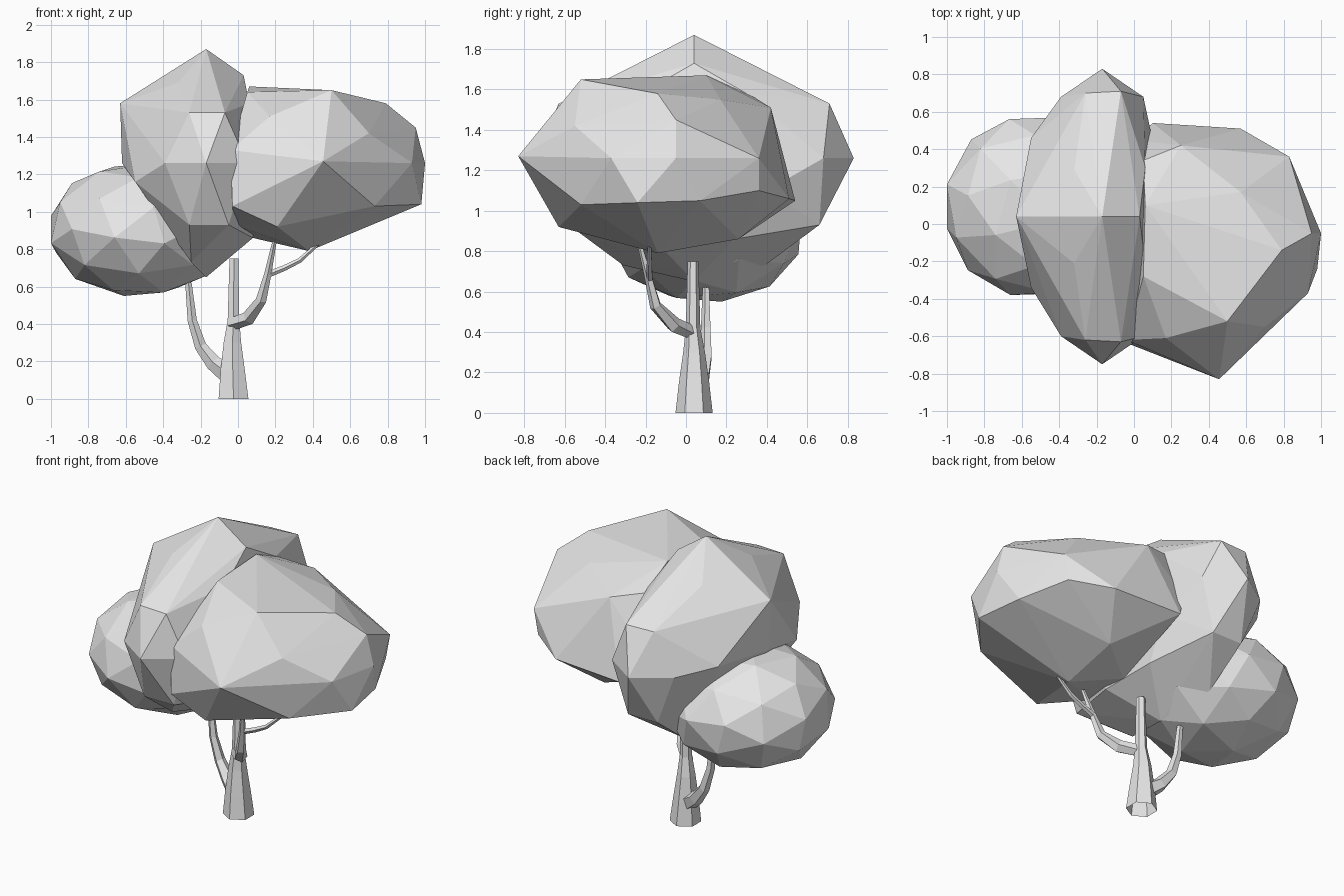
import bpy
import bmesh
import math
from mathutils import Matrix, Vector

default_cube = bpy.data.objects.get("Cube")
if default_cube:
    bpy.data.objects.remove(default_cube, do_unlink=True)

# One plain grey for the whole tree
grey = bpy.data.materials.new("plain_grey")
grey.use_nodes = True
grey.diffuse_color = (0.8, 0.8, 0.8, 1)
shader = next(n for n in grey.node_tree.nodes if n.type == "BSDF_PRINCIPLED")
shader.inputs["Base Color"].default_value = grey.diffuse_color


def finish(name, bm):
    """Turn a bmesh into a flat-shaded object with outward normals."""
    bmesh.ops.recalc_face_normals(bm, faces=bm.faces[:])
    mesh = bpy.data.meshes.new(name)
    bm.to_mesh(mesh)
    bm.free()
    mesh.materials.append(grey)
    obj = bpy.data.objects.new(name, mesh)
    bpy.context.collection.objects.link(obj)
    return obj


def faceted_clump(name, corners):
    """Wrap a faceted leaf mass tightly around its corner points."""
    bm = bmesh.new()
    for corner in corners:
        bm.verts.new(corner)
    bmesh.ops.convex_hull(bm, input=bm.verts[:])
    loose = [v for v in bm.verts if not v.link_faces]
    bmesh.ops.delete(bm, geom=loose, context="VERTS")
    return finish(name, bm)


def round_clump(name, low, high, tilt):
    """Fit a tilted low-poly ball exactly between two opposite box corners."""
    bm = bmesh.new()
    bmesh.ops.create_icosphere(bm, subdivisions=2, radius=1,
                               matrix=Matrix.Rotation(math.radians(tilt), 4, "X"))
    for axis in range(3):
        values = [v.co[axis] for v in bm.verts]
        start, span = min(values), max(values) - min(values)
        for v in bm.verts:
            ratio = (v.co[axis] - start) / span
            v.co[axis] = low[axis] + ratio * (high[axis] - low[axis])
    return finish(name, bm)


def limb(name, path, radii, sides, level=False):
    """Loft a tapering tube, open at its root; level keeps the rings horizontal."""
    bm = bmesh.new()
    points = [Vector(p) for p in path]
    rings = []
    for i, (point, radius) in enumerate(zip(points, radii)):
        ahead = points[min(i + 1, len(points) - 1)]
        behind = points[max(i - 1, 0)]
        direction = Vector((0, 0, 1)) if level else (ahead - behind).normalized()
        across = direction.cross(Vector((0, 1, 0))).normalized()
        other = direction.cross(across)
        ring = []
        for k in range(sides):
            angle = math.tau * k / sides
            offset = across * math.sin(angle) + other * math.cos(angle)
            ring.append(bm.verts.new(point + offset * radius))
        rings.append(ring)
    for lower, upper in zip(rings, rings[1:]):
        for k in range(sides):
            n = (k + 1) % sides
            bm.faces.new((lower[k], lower[n], upper[n], upper[k]))
    bm.faces.new(rings[-1])
    return finish(name, bm)


# Trunk, flared at the foot
limb("trunk",
     [(-.024, .04, 0), (-.028, .04, .15), (-.03, .04, .3), (-.024, .035, .42), (-.022, .035, .75)],
     [.092, .075, .054, .036, .027], sides=6, level=True)

# Right branch, curving up under the small clump
limb("right_branch",
     [(-.06, .05, .14), (-.13, .08, .19), (-.2, .1, .28), (-.245, .1, .42), (-.265, .1, .62)],
     [.055, .044, .033, .026, .018], sides=5)

# Left branch and its fork, reaching forward to the big clump
limb("left_branch",
     [(-.03, .03, .4), (.06, -.06, .435), (.125, -.15, .53), (.16, -.185, .67), (.195, -.23, .84)],
     [.036, .04, .03, .02, .012], sides=5)
limb("left_branch_fork",
     [(.15, -.18, .66), (.25, -.18, .7), (.33, -.18, .74), (.43, -.18, .83)],
     [.018, .016, .014, .01], sides=5)

# Small right clump
round_clump("right_leaf_clump", (-1, -.38, .55), (-.06, .57, 1.26), tilt=40)

# Tall middle clump: a ridge, uneven right shoulders and matching flanks
middle_y = .04
ridge = [(-.17, middle_y, 1.87), (-.63, middle_y, 1.58), (-.62, middle_y, 1.26),
         (.03, middle_y, 1.73), (-.17, middle_y, .65)]
shoulders = [(-.55, .46, 1.29), (-.55, -.34, 1.16)]
flank = [(-.17, .79, 1.26), (-.39, .64, 1.26), (-.07, .67, 1.53), (-.26, .66, 1.53),
         (.05, .64, 1.26), (-.26, .62, .93), (-.05, .62, .93), (-.32, .25, 1.69),
         (.11, .36, 1.1), (-.42, .3, 1), (.08, .2, .86), (-.25, .35, .73), (.06, .26, 1.58)]
flanks = [(x, middle_y + y * side, z) for x, y, z in flank for side in (1, -1)]
faceted_clump("middle_leaf_clump", ridge + shoulders + flanks)

# Broad left clump, pointed towards the front
faceted_clump("left_leaf_clump", [
    (.455, -.83, 1.27), (.5, -.52, 1.65), (.17, -.61, 1.51), (.7, -.55, 1.42),
    (.79, -.14, 1.58), (.95, -.05, 1.45), (1, -.05, 1.26), (.93, -.37, 1.26),
    (.98, -.24, 1.04), (.93, .07, 1.05), (.73, -.52, 1.03), (.21, -.63, .92),
    (.38, -.14, .79), (.83, .36, 1.26), (.8, .36, 1.1), (.1, .54, 1.05),
    (.57, .51, 1.06), (.25, .42, 1.51), (.57, .17, 1.55), (.06, .1, 1.67),
    (.05, .34, 1.56), (0, .45, 1.25), (.4, .26, .86), (-.04, -.62, 1.33),
    (-.03, -.64, 1.03), (-.02, -.4, .93), (.08, 0, .86), (.05, -.28, 1.64)])
